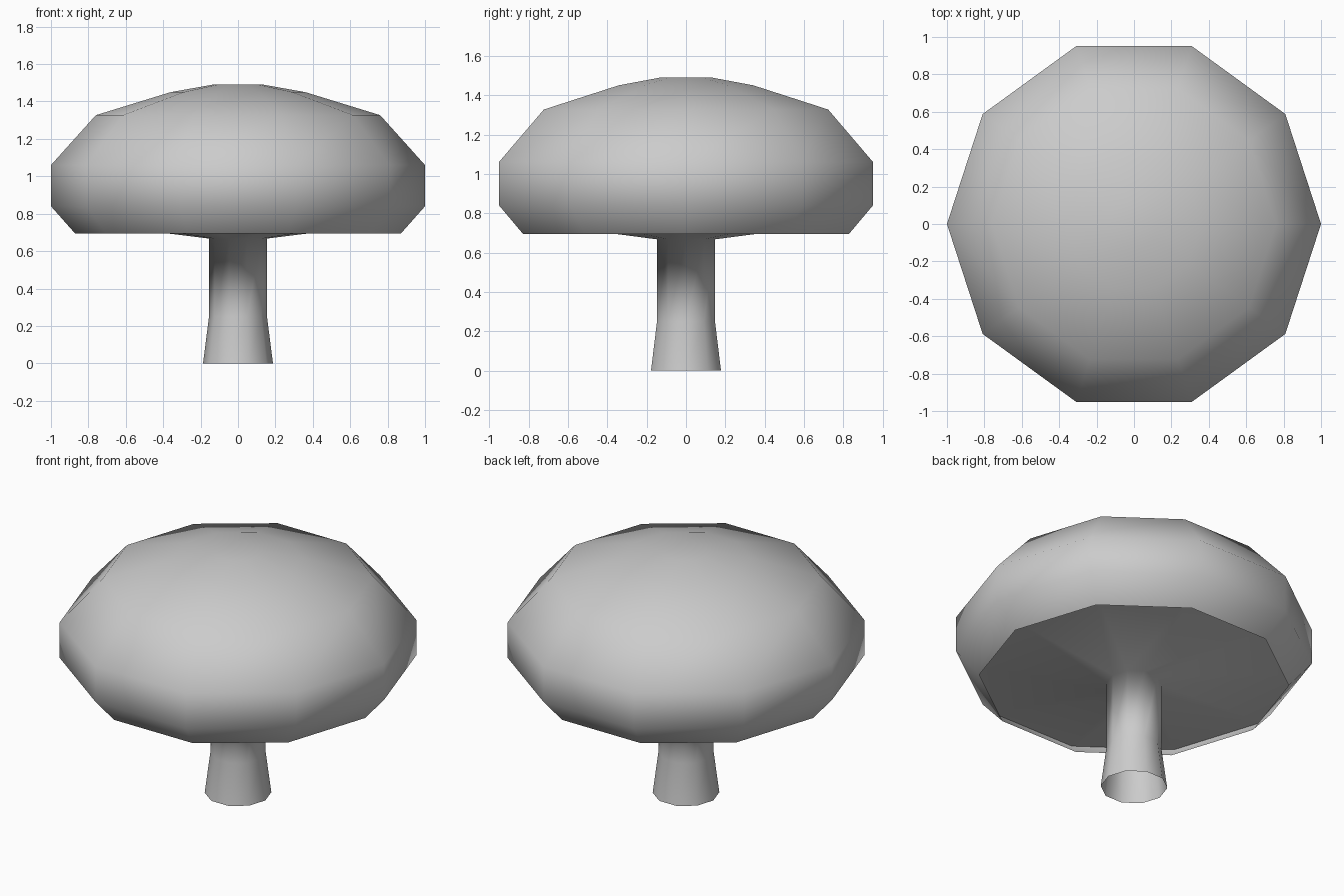
import bpy, bmesh, math

if "Cube" in bpy.data.objects:
    bpy.data.objects.remove(bpy.data.objects["Cube"])

SIDES = 10


def lathe(name, profile, close_top=False):
    """Revolve (radius, height) points, listed bottom to top, into a smooth 10-sided mesh."""
    bm = bmesh.new()
    rings = []
    for r, z in profile:
        rings.append([bm.verts.new((r * math.cos(2 * math.pi * i / SIDES),
                                    r * math.sin(2 * math.pi * i / SIDES), z))
                      for i in range(SIDES)])
    for low, high in zip(rings, rings[1:]):
        for i in range(SIDES):
            j = (i + 1) % SIDES
            bm.faces.new((low[i], low[j], high[j], high[i]))
    if close_top:
        bm.faces.new(rings[-1])
    for f in bm.faces:
        f.smooth = True
    mesh = bpy.data.meshes.new(name)
    bm.to_mesh(mesh)
    bm.free()
    obj = bpy.data.objects.new(name, mesh)
    bpy.context.collection.objects.link(obj)
    return obj


# Cap shell: open lower lip, rim, dome and flat crown
lathe("cap", [(0.87, 0.693), (1.0, 0.84), (1.0, 1.06),
              (0.76, 1.327), (0.36, 1.45), (0.13, 1.491)], close_top=True)

# Stem, open at the base, flaring into the gills recessed behind the cap lip
stem = lathe("stem_and_gills", [(0.187, 0.0), (0.155, 0.25), (0.155, 0.667), (0.932, 0.764)])

# Large gill faces dominate the shading where they join the stem
weighted = stem.modifiers.new("weighted_normals", 'WEIGHTED_NORMAL')
weighted.mode = 'FACE_AREA'
weighted.weight = 50
